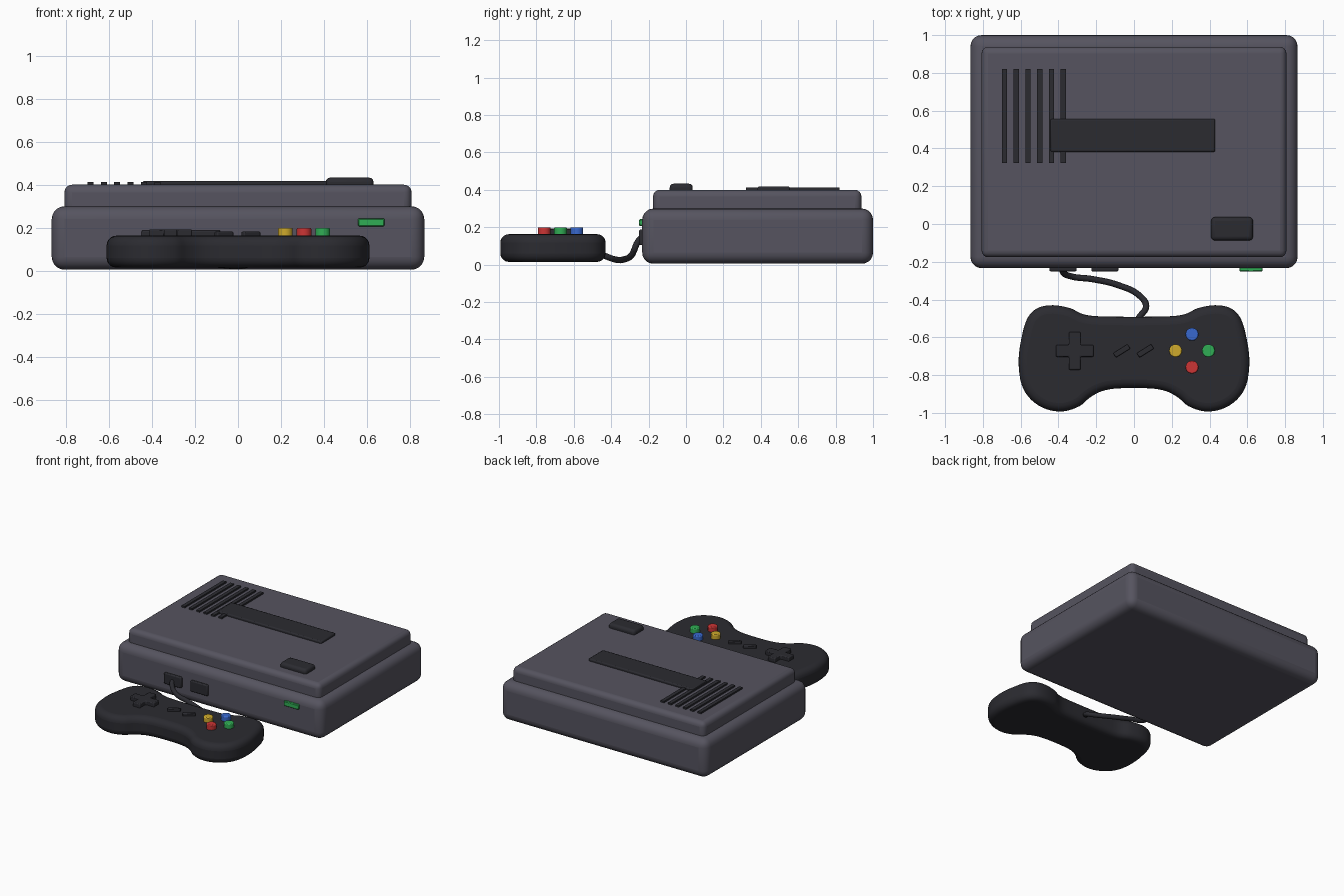
import bpy, bmesh, math
from mathutils import Vector

if "Cube" in bpy.data.objects:
    bpy.data.objects.remove(bpy.data.objects["Cube"])


def material(name, rgb):
    m = bpy.data.materials.new(name)
    m.use_nodes = True
    m.diffuse_color = (*rgb, 1)
    bsdf = next(n for n in m.node_tree.nodes if n.type == 'BSDF_PRINCIPLED')
    bsdf.inputs["Base Color"].default_value = (*rgb, 1)
    bsdf.inputs["Roughness"].default_value = 0.6
    return m


GREY = material("slate grey", (0.092, 0.088, 0.115))
DARK = material("charcoal", (0.024, 0.024, 0.03))
GREEN = material("green", (0.03, 0.42, 0.09))
RED = material("red", (0.60, 0.035, 0.035))
BLUE = material("blue", (0.04, 0.14, 0.62))
YELLOW = material("yellow", (0.62, 0.40, 0.025))


def finish(bm, name, mat, bevel=0, segments=3):
    """Turn a bmesh into a named object with rounded, smooth-shaded edges."""
    bmesh.ops.recalc_face_normals(bm, faces=bm.faces)
    me = bpy.data.meshes.new(name)
    bm.to_mesh(me)
    bm.free()
    me.materials.append(mat)
    ob = bpy.data.objects.new(name, me)
    bpy.context.collection.objects.link(ob)
    if bevel:
        mod = ob.modifiers.new("rounded edges", 'BEVEL')
        mod.width, mod.segments = bevel, segments
        mod.limit_method, mod.angle_limit = 'ANGLE', math.radians(40)
    bpy.ops.object.select_all(action='DESELECT')
    ob.select_set(True)
    bpy.context.view_layer.objects.active = ob
    bpy.ops.object.shade_smooth_by_angle(angle=math.radians(40))
    return ob


def box(name, x, y, z, mat, bevel=0, segments=3, turn=0):
    """Box from (min, max) ranges, optionally turned about its own z axis."""
    lo, hi = Vector((x[0], y[0], z[0])), Vector((x[1], y[1], z[1]))
    bm = bmesh.new()
    bmesh.ops.create_cube(bm, size=1)
    bmesh.ops.scale(bm, vec=hi - lo, verts=bm.verts)
    ob = finish(bm, name, mat, bevel, segments)
    ob.location = (lo + hi) / 2
    ob.rotation_euler.z = turn
    return ob


def prism(name, outline, z0, z1, mat, bevel, segments=3):
    """Upright extrusion of a closed outline."""
    bm = bmesh.new()
    face = bm.faces.new([bm.verts.new((x, y, z0)) for x, y in outline])
    top = bmesh.ops.extrude_face_region(bm, geom=[face])["geom"]
    verts = [v for v in top if isinstance(v, bmesh.types.BMVert)]
    bmesh.ops.translate(bm, vec=(0, 0, z1 - z0), verts=verts)
    return finish(bm, name, mat, bevel, segments)


def smooth_loop(pts, steps=4):
    """Closed Catmull-Rom curve through the points."""
    p = [Vector(q) for q in pts]
    out = []
    for i in range(len(p)):
        a, b, c, d = (p[(i + k) % len(p)] for k in (-1, 0, 1, 2))
        for s in range(steps):
            t = s / steps
            out.append((2 * b + (c - a) * t + (2 * a - 5 * b + 4 * c - d) * t ** 2
                        + (3 * b - a - 3 * c + d) * t ** 3) / 2)
    return out


# Console shell
box("console_base", (-0.866, 0.866), (-0.234, 1.0), (0.005, 0.3), GREY, 0.06, 5)
box("console_deck", (-0.807, 0.807), (-0.176, 0.938), (0.25, 0.4), GREY, 0.035, 4)

# Vents, cartridge slot and power button on the deck
for i in range(6):
    x = -0.686 + i * 0.0622
    box(f"vent_{i + 1}", (x - 0.014, x + 0.014), (0.322, 0.82), (0.38, 0.412), DARK)
box("cartridge_slot", (-0.443, 0.43), (0.382, 0.556), (0.38, 0.418), DARK, 0.008, 2)
box("power_button", (0.408, 0.63), (-0.087, 0.036), (0.37, 0.433), DARK, 0.02)

# Controller ports and power light on the front
for side, x in (("right", -0.376), ("left", -0.154)):
    box(f"{side}_port", (x - 0.072, x + 0.072), (-0.251, -0.2), (0.105, 0.188), DARK, 0.007, 2)
box("power_light", (0.558, 0.681), (-0.251, -0.2), (0.207, 0.243), GREEN, 0.004, 1)

# Controller body, from a mirrored half outline
half = [(0.14, -0.49), (0.26, -0.48), (0.34, -0.445), (0.43, -0.43), (0.51, -0.445),
        (0.565, -0.5), (0.597, -0.61), (0.611, -0.73), (0.595, -0.85), (0.545, -0.93),
        (0.465, -0.98), (0.375, -0.992), (0.29, -0.965), (0.235, -0.92), (0.17, -0.885),
        (0.08, -0.87)]
outline = smooth_loop(half + [(-x, y) for x, y in reversed(half)])
prism("controller_body", outline, 0.015, 0.163, DARK, 0.045, 5)

# Direction pad, a plus-shaped prism
w, r = 0.031, 0.1
quarter = [(r, -w), (r, w), (w, w)]
plus = []
for k in range(4):
    c, s = round(math.cos(k * math.pi / 2)), round(math.sin(k * math.pi / 2))
    plus += [(-0.314 + c * x - s * y, -0.672 + s * x + c * y) for x, y in quarter]
prism("direction_pad", plus, 0.14, 0.193, DARK, 0.006, 2)

# Small slanted buttons in the middle
for name, x in (("select_button", -0.065), ("start_button", 0.06)):
    box(name, (x - 0.045, x + 0.045), (-0.686, -0.658), (0.14, 0.182), DARK,
        0.005, 2, math.radians(32))

# Four coloured action buttons
for i, (name, mat) in enumerate((("green", GREEN), ("blue", BLUE),
                                 ("yellow", YELLOW), ("red", RED))):
    a = i * math.pi / 2
    cx, cy = 0.307 + 0.087 * math.cos(a), -0.671 + 0.087 * math.sin(a)
    ring = [(cx + 0.034 * math.cos(k * math.pi / 12), cy + 0.034 * math.sin(k * math.pi / 12))
            for k in range(24)]
    prism(f"{name}_button", ring, 0.14, 0.2, mat, 0.006, 2)

# Cable from the port to the controller
path = [(-0.376, -0.23, 0.155), (-0.375, -0.256, 0.125), (-0.33, -0.278, 0.075),
        (-0.22, -0.292, 0.05), (-0.08, -0.325, 0.03), (0.03, -0.38, 0.028),
        (0.064, -0.435, 0.048), (0.03, -0.49, 0.075), (0.0, -0.53, 0.085)]
cu = bpy.data.curves.new("cable", 'CURVE')
cu.dimensions = '3D'
cu.bevel_depth, cu.bevel_resolution, cu.resolution_u = 0.017, 3, 8
cu.use_fill_caps = True
sp = cu.splines.new('BEZIER')
sp.bezier_points.add(len(path) - 1)
for bp, co in zip(sp.bezier_points, path):
    bp.co = co
    bp.handle_left_type = bp.handle_right_type = 'AUTO'
cu.materials.append(DARK)
bpy.context.collection.objects.link(bpy.data.objects.new("cable", cu))
